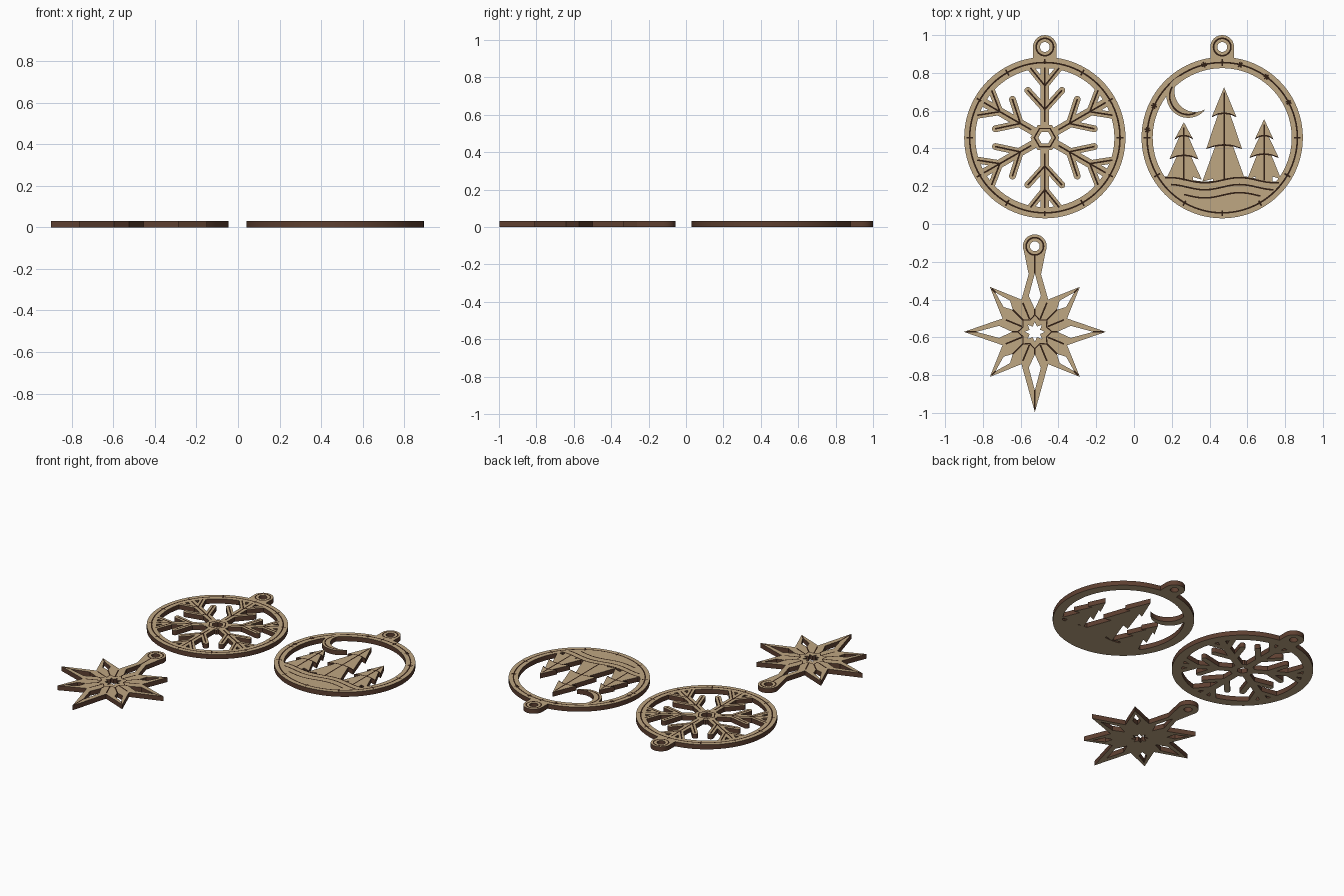
import bpy, math
from mathutils import Vector
from mathutils.geometry import delaunay_2d_cdt

if "Cube" in bpy.data.objects:
    bpy.data.objects.remove(bpy.data.objects["Cube"])

THICK = 0.031
LINE = 0.0085


def material(name, rgb):
    m = bpy.data.materials.new(name)
    m.diffuse_color = (*rgb, 1)
    m.use_nodes = True
    m.node_tree.nodes["Principled BSDF"].inputs["Base Color"].default_value = m.diffuse_color
    return m


MATS = [material("light wood", (0.52, 0.385, 0.225)),
        material("burnt edge", (0.11, 0.05, 0.03)),
        material("engraving", (0.03, 0.013, 0.007))]


def polar(deg, r, c=(0, 0)):
    a = math.radians(deg)
    return (c[0] + r * math.cos(a), c[1] + r * math.sin(a))


def arc(c, r, a0, a1, n):
    return [polar(a0 + (a1 - a0) * i / n, r, c) for i in range(n + 1)]


def circle(c, r, n=72):
    return arc(c, r, 0, 360, n)[:-1]


def star(r_out, r_in, n=8):
    return [polar(180 / n * i, r_in if i % 2 else r_out) for i in range(2 * n)]


def capsule(a, b, r):
    d = math.degrees(math.atan2(b[1] - a[1], b[0] - a[0]))
    return arc(b, r, d - 90, d + 90, 12) + arc(a, r, d + 90, d + 270, 12)


def strip(a, b, w=LINE):
    d = (Vector(b) - Vector(a)).normalized()
    n = Vector((-d.y, d.x)) * w / 2
    a, b = Vector(a) - d * w * 0.2, Vector(b) + d * w * 0.2
    return [tuple(p) for p in (a + n, a - n, b - n, b + n)]


def inside(p, poly):
    hit, q = False, poly[-1]
    for r in poly:
        if (r[1] > p[1]) != (q[1] > p[1]):
            if p[0] < (q[0] - r[0]) * (p[1] - r[1]) / (q[1] - r[1]) + r[0]:
                hit = not hit
        q = r
    return hit


class Plate:
    """Stack of flat shapes: '+' wood, '-' cut-out, 'E' engraved, 'T' plain again."""

    def __init__(self):
        self.layers = []

    def add(self, kind, poly):
        self.layers.append((kind, poly))

    def line(self, *pts):
        for a, b in zip(pts, pts[1:]):
            self.add('E', strip(a, b))

    def outline(self, make, r, w=LINE):
        self.add('E', make(r + w / 2))
        self.add('T', make(r - w / 2))

    def build(self, name, loc):
        pts, edges = [], []
        for _, poly in self.layers:
            s, n = len(pts), len(poly)
            pts += [Vector(p) for p in poly]
            edges += [(s + i, s + (i + 1) % n) for i in range(n)]
        vs, _, tris, *_ = delaunay_2d_cdt(pts, edges, [], 0, 1e-5)
        boxes = [(min(p[0] for p in q), max(p[0] for p in q),
                  min(p[1] for p in q), max(p[1] for p in q)) for _, q in self.layers]
        kept = []
        for t in tris:
            a, b, c = (vs[i] for i in t)
            m = (a + b + c) / 3
            solid = cut = False
            for (kind, poly), bx in zip(self.layers, boxes):
                if not (bx[0] <= m.x <= bx[1] and bx[2] <= m.y <= bx[3]):
                    continue
                if inside(m, poly):
                    if kind in '+-':
                        solid = kind == '+'
                    cut = kind == 'E'
            if solid:
                t = tuple(t)
                if (b - a).cross(c - a) < 0:
                    t = t[::-1]
                kept.append((t, 2 if cut else 0))
        # top, bottom and the walls around every open edge
        n = len(vs)
        faces, mats = [], []
        directed = {(t[i], t[(i + 1) % 3]) for t, _ in kept for i in range(3)}
        for t, m in kept:
            faces += [tuple(i + n for i in t), t[::-1]]
            mats += [m, 0]
        for i, j in directed:
            if (j, i) not in directed:
                faces.append((i, j, j + n, i + n))
                mats.append(1)
        me = bpy.data.meshes.new(name)
        me.from_pydata([(v.x, v.y, z) for z in (0, THICK) for v in vs], [], faces)
        for m in MATS:
            me.materials.append(m)
        me.polygons.foreach_set("material_index", mats)
        ob = bpy.data.objects.new(name, me)
        ob.location = (*loc, 0)
        bpy.context.collection.objects.link(ob)
        bpy.ops.object.select_all(action='DESELECT')
        ob.select_set(True)
        bpy.context.view_layer.objects.active = ob
        bpy.ops.object.shade_smooth_by_angle(angle=math.radians(25))


def eyelet(p, c):
    p.outline(lambda r: circle(c, r, 40), 0.046)
    p.add('-', circle(c, 0.026, 32))


def ring(p):
    top = (0, 0.48)
    p.add('+', capsule((0, 0.40), top, 0.063))
    p.add('+', circle((0, 0), 0.427, 96))
    p.outline(lambda r: circle((0, 0), r, 96), 0.398)
    p.add('-', circle((0, 0), 0.368, 96))
    eyelet(p, top)


# Snowflake in a ring
p = Plate()
ring(p)
for a in range(0, 360, 30):
    p.line(polar(a, 0.382), polar(a, 0.414))
arms = range(30, 390, 60)
sides = [(a, s) for a in arms for s in (-1, 1)]
branches = [((0.15, 0), (0.25, 0.09)), ((0.275, 0), (0.368, 0.075))]


def on_arm(a, s, q):
    c, sn = math.cos(math.radians(a)), math.sin(math.radians(a))
    return (q[0] * c - s * q[1] * sn, q[0] * sn + s * q[1] * c)


for a in arms:
    p.add('+', strip((0, 0), polar(a, 0.38), 0.046))
for a, s in sides:
    for u, v in branches:
        p.add('+', capsule(on_arm(a, s, u), on_arm(a, s, v), 0.018))
p.add('+', circle((0, 0), 0.076, 6))
for a in arms:
    p.line(polar(a, 0.085), polar(a, 0.37))
for a, s in sides:
    for u, v in branches:
        p.line(on_arm(a, s, u), on_arm(a, s, v))
p.outline(lambda r: circle((0, 0), r, 6), 0.056)
p.add('-', circle((0, 0), 0.035, 6))
p.build("snowflake_ornament", (-0.472, 0.457))

# Forest and moon in a ring
p = Plate()
ring(p)
for a in (0, 180, 210, 240, 270, 300, 330, 90):
    p.line(polar(a, 0.382), polar(a, 0.414))
for a in (28, 54, 76, 104, 155, 174):
    c = polar(a, 0.398)
    for d in (45, 105, 165):
        p.line(polar(d, 0.014, c), polar(d + 180, 0.014, c))
moon = (-0.18, 0.22)
p.add('+', arc(moon, 0.115, 107.3, 322.7, 36) +
      arc((-0.143, 0.246), 0.11, 299.8, 130.2, 30)[1:-1])
p.line(*arc(moon, 0.098, 150, 292, 14))


def hill(x, y, amp=0.014):
    return (x, y + amp * math.sin(x * 17))


xs = [-0.31 + 0.62 * i / 24 for i in range(25)]
p.add('+', [hill(x, -0.218) for x in xs] + arc((0, 0), 0.385, -36, -144, 30))
trees = [(0.01, 0.267, [(0.108, 0.066), (-0.06, 0.095), (-0.232, 0.115)]),
         (-0.203, 0.082, [(-0.01, 0.05), (-0.115, 0.077), (-0.222, 0.095)]),
         (0.222, 0.098, [(-0.01, 0.05), (-0.108, 0.078), (-0.22, 0.09)])]
for cx, top, tiers in trees:
    half = [q for y, w in tiers for q in ((w, y), (w * 0.5, y + 0.014))]
    half.append((half[-1][0], -0.26))
    p.add('+', [(cx, top)] + [(cx + x, y) for x, y in half] +
          [(cx - x, y) for x, y in half[::-1]])
for cx, top, tiers in trees:
    p.line((cx, top - 0.03), (cx, -0.225))
    for y, w in tiers[:2]:
        p.line(*[(cx + w * t, y + 0.022 * (1 - t * t)) for t in (-0.9, -0.45, 0, 0.45, 0.9)])
for y, w in ((-0.225, 0.30), (-0.262, 0.27), (-0.305, 0.2)):
    p.line(*[hill(w * (i / 9 - 1), y) for i in range(19)])
p.build("forest_ornament", (0.467, 0.457))

# Eight-pointed star with an eyelet
p = Plate()
tab = (0, 0.453)
p.add('+', circle(tab, 0.063, 40))
p.add('+', [(-0.063, 0.453), (-0.034, 0.31), (0.034, 0.31), (0.063, 0.453)])
length = {a: 0.337 for a in range(45, 360, 90)}
length.update({0: 0.376, 180: 0.376, 90: 0.42, 270: 0.425})
p.add('+', [q for a in range(0, 360, 45)
            for q in (polar(a, length[a]), polar(a + 22.5, 0.185))])
eyelet(p, tab)
for a in range(0, 360, 45):
    near, mid, far, w = (0.165, 0.21, 0.295, 0.024) if a % 90 else (0.12, 0.19, 0.31, 0.032)
    p.line(polar(a, far), polar(a, length[a] - 0.015))
    p.line(polar(a, 0.09), polar(a, near))
    p.line(polar(a + 22.5, 0.165), polar(a + 22.5, 0.075))
    p.add('-', [on_arm(a, 1, q) for q in ((near, 0), (mid, w), (far, 0), (mid, -w))])
p.outline(lambda r: star(r, r * 0.75), 0.09)
p.add('-', star(0.053, 0.03))
p.build("star_ornament", (-0.525, -0.571))
